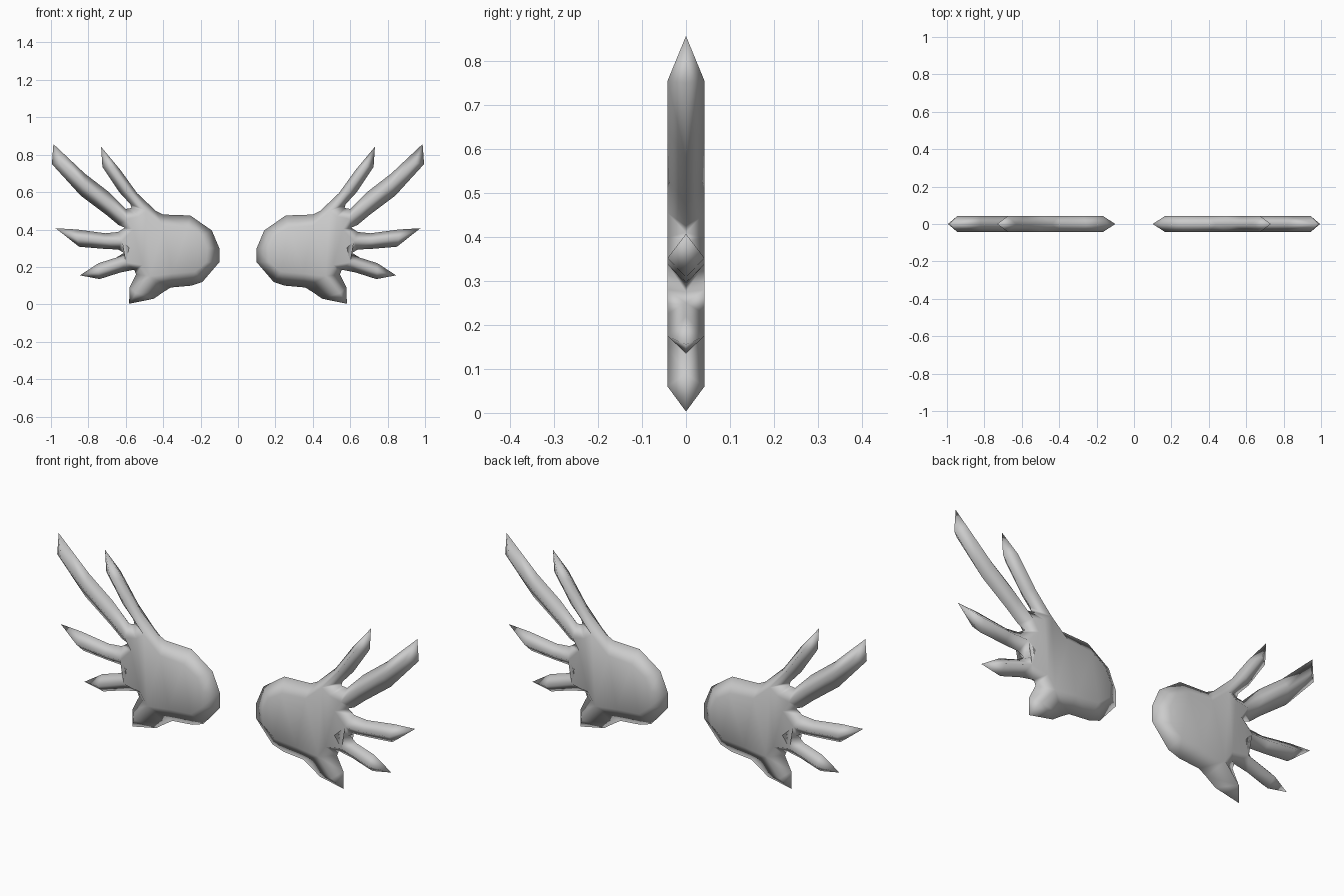
import bpy
import bmesh

if "Cube" in bpy.data.objects:
    bpy.data.objects.remove(bpy.data.objects["Cube"])

HALF = 0.042  # half thickness of the plate and feather ridges

# Raised points: flat palm plate, counter-clockwise (x, z)
PLATE = {
    "nose_top": (.165, .30), "nose_low": (.17, .225), "chin": (.23, .175),
    "belly": (.35, .165), "root5": (.47, .15), "gap45": (.51, .21),
    "root4": (.60, .225), "gap34": (.56, .28), "root3": (.62, .338),
    "gap23": (.56, .40), "root2": (.595, .455), "gap12": (.53, .47),
    "root1": (.49, .50), "back": (.40, .42), "crown": (.27, .41),
    "brow": (.195, .365),
}
# Raised points: ridges running along each feather
RIDGE = {
    "f5": (.545, .06), "f4": (.745, .175), "f3a": (.715, .338), "f3b": (.86, .352),
    "f2a": (.68, .53), "f2b": (.82, .64), "f2c": (.945, .755),
    "f1a": (.58, .60), "f1b": (.675, .735),
}
# Thin rim on the middle plane: (x, z, raised point it slopes up to)
RIM = [
    (.10, .30, "nose_top"), (.10, .225, "nose_low"), (.19, .12, "chin"),
    (.25, .10, "chin"), (.36, .09, "belly"),
    # lowest, short feather
    (.40, .065, "root5"), (.45, .03, "f5"), (.582, .003, "f5"),
    (.58, .09, "f5"), (.545, .16, "root5"), (.555, .185, "gap45"),
    # fourth feather
    (.63, .17, "root4"), (.74, .135, "f4"), (.845, .155, "f4"),
    (.745, .22, "f4"), (.65, .25, "root4"), (.61, .275, "gap34"),
    # third feather
    (.64, .293, "root3"), (.72, .297, "f3a"), (.85, .308, "f3b"),
    (.975, .407, "f3b"), (.86, .40, "f3b"), (.71, .38, "f3a"),
    (.64, .387, "root3"), (.605, .41, "gap23"),
    # longest feather
    (.64, .425, "root2"), (.70, .475, "f2a"), (.84, .58, "f2b"),
    (.995, .75, "f2c"), (.987, .857, "f2c"), (.82, .70, "f2b"),
    (.69, .60, "f2a"), (.60, .51, "root2"), (.57, .515, "gap12"),
    # top feather
    (.575, .535, "root1"), (.635, .60, "f1a"), (.725, .735, "f1b"),
    (.732, .842, "f1b"), (.63, .72, "f1b"), (.54, .595, "f1a"),
    (.44, .50, "root1"),
    # back of the palm
    (.40, .48, "back"), (.255, .475, "crown"), (.14, .395, "brow"),
]

grey = bpy.data.materials.new("plain grey")
grey.diffuse_color = (0.6, 0.6, 0.6, 1)
grey.use_nodes = True
grey.node_tree.nodes["Principled BSDF"].inputs["Base Color"].default_value = grey.diffuse_color


def build_wing(name, side):
    bm = bmesh.new()
    rim = [bm.verts.new((side * x, 0, z)) for x, z, _ in RIM]
    for y in (-HALF, HALF):
        raised = {k: bm.verts.new((side * x, y, z))
                  for k, (x, z) in {**PLATE, **RIDGE}.items()}
        # sloping band between rim and raised points
        for i in range(len(RIM)):
            j = (i + 1) % len(RIM)
            a, b = raised[RIM[i][2]], raised[RIM[j][2]]
            bm.faces.new([rim[i], rim[j], b] + ([a] if a is not b else []))
        # flat palm face
        palm = bm.faces.new([raised[k] for k in PLATE])
        bmesh.ops.triangulate(bm, faces=[palm])
    bmesh.ops.recalc_face_normals(bm, faces=bm.faces[:])
    for f in bm.faces:
        f.smooth = True
    mesh = bpy.data.meshes.new(name)
    bm.to_mesh(mesh)
    bm.free()
    mesh.materials.append(grey)
    bpy.context.collection.objects.link(bpy.data.objects.new(name, mesh))


build_wing("right_wing", 1)
build_wing("left_wing", -1)
